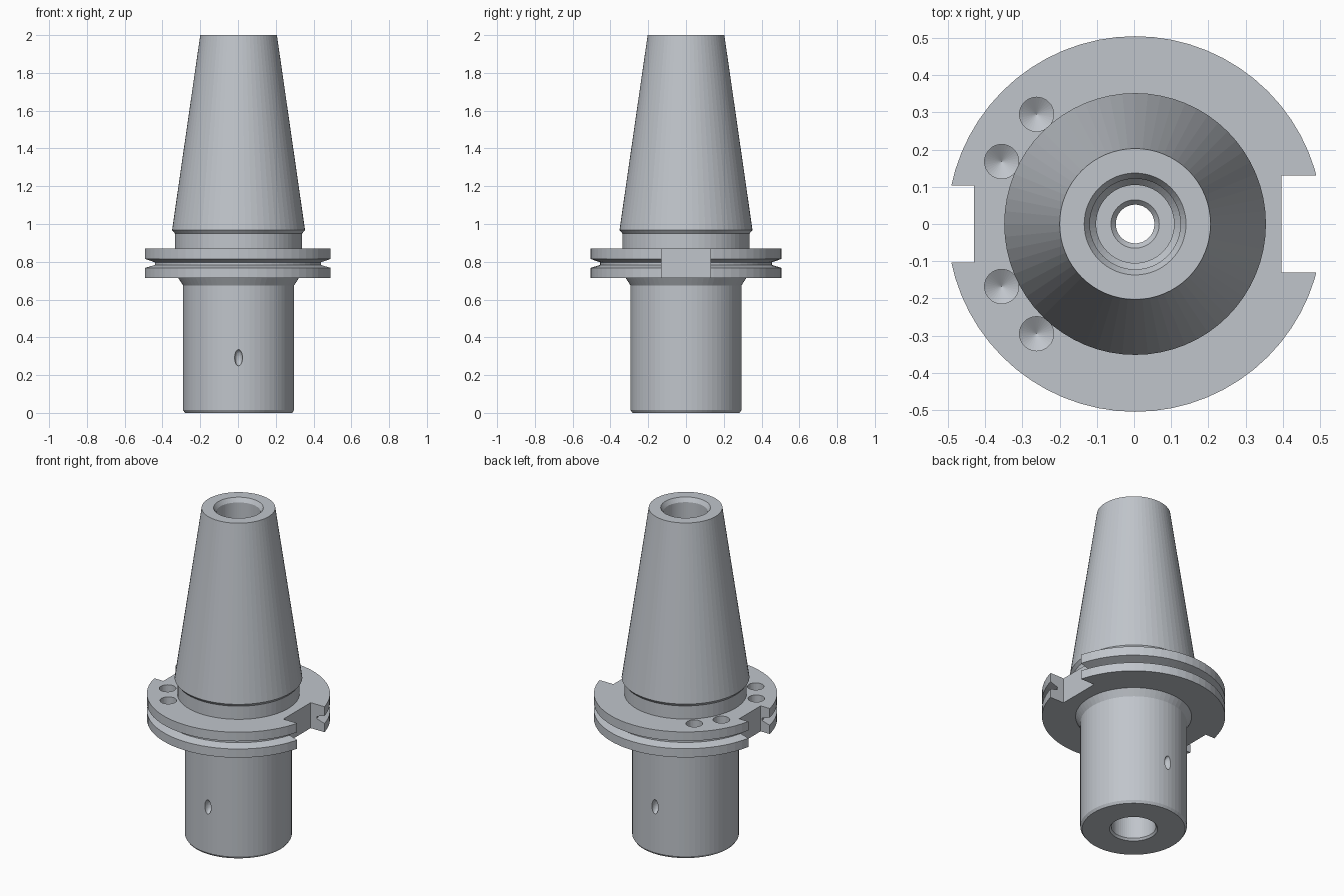
import bpy, bmesh, math
from mathutils import Matrix, Vector

cube = bpy.data.objects.get("Cube")
if cube:
    bpy.data.objects.remove(cube, do_unlink=True)

CENTRE = 0.003  # spindle axis, offset because the two drive slots differ
SIDES = 64

steel = bpy.data.materials.new("brushed steel grey")
steel.use_nodes = True
colour = (0.53, 0.56, 0.60, 1)
steel.diffuse_color = colour
steel.node_tree.nodes["Principled BSDF"].inputs["Base Color"].default_value = colour


def finish(name, bm):
    """Turn a bmesh into a flat-shaded steel object."""
    bmesh.ops.recalc_face_normals(bm, faces=bm.faces)
    mesh = bpy.data.meshes.new(name)
    bm.to_mesh(mesh)
    bm.free()
    mesh.materials.append(steel)
    obj = bpy.data.objects.new(name, mesh)
    bpy.context.collection.objects.link(obj)
    return obj


def lathe(name, profile, x=0, y=0, sides=SIDES):
    """Spin a closed (radius, height) loop round a vertical axis."""
    bm = bmesh.new()
    verts = [bm.verts.new((x + r, y, z)) for r, z in profile]
    edges = [bm.edges.new((a, b)) for a, b in zip(verts, verts[1:] + verts[:1])]
    bmesh.ops.spin(bm, geom=verts + edges, cent=(x, y, 0), axis=(0, 0, 1),
                   angle=math.tau, steps=sides, use_merge=False)
    bmesh.ops.remove_doubles(bm, verts=bm.verts, dist=1e-5)
    return finish(name, bm)


def box(name, low, high):
    bm = bmesh.new()
    low, high = Vector(low), Vector(high)
    size = Matrix.Diagonal((*(high - low), 1))
    bmesh.ops.create_cube(bm, size=1, matrix=Matrix.Translation((low + high) / 2) @ size)
    return finish(name, bm)


def drill(name, x, y, radius, top, shoulder, tip):
    """Round cutter with a conical point."""
    bm = bmesh.new()
    rings = []
    for z in (top, shoulder):
        rings.append([bm.verts.new((x + radius * math.cos(a), y + radius * math.sin(a), z))
                      for a in (math.tau * i / 32 for i in range(32))])
    point = bm.verts.new((x, y, tip))
    bm.faces.new(rings[0])
    for i in range(32):
        j = (i + 1) % 32
        bm.faces.new((rings[0][i], rings[0][j], rings[1][j], rings[1][i]))
        bm.faces.new((rings[1][i], rings[1][j], point))
    return finish(name, bm)


def dimple(name, y):
    """Upright oval cutter for the side of the nose."""
    bm = bmesh.new()
    shape = Matrix.Translation((CENTRE, y, 0.292)) @ Matrix.Diagonal((0.021, 0.03, 0.043, 1))
    bmesh.ops.create_uvsphere(bm, u_segments=24, v_segments=16, radius=1, matrix=shape)
    return finish(name, bm)


# Outer outline, from the nose up to the small end of the taper
nose = [(0.284, 0), (0.294, 0.015), (0.294, 0.675), (0.32, 0.715)]
flange = [(0.505, 0.715), (0.505, 0.768), (0.455, 0.783),
          (0.455, 0.797), (0.505, 0.815), (0.505, 0.87)]
taper = [(0.337, 0.87), (0.337, 0.95), (0.352, 0.968), (0.203, 2.0)]
# Stepped bore, from the top down through the nose
bore = [(0.137, 2.0), (0.122, 1.975), (0.122, 1.75), (0.105, 1.73), (0.105, 1.4),
        (0.065, 1.4), (0.052, 1.385), (0.052, 0.62), (0.123, 0.58),
        (0.123, 0.012), (0.133, 0)]
holder = lathe("tool_holder_body", nose + flange + taper + bore, x=CENTRE)

# Drive slots, drilled pits on the flange and dimples on the nose
cutters = [
    box("wide_slot_cutter", (0.397, -0.131, 0.69), (0.6, 0.131, 0.9)),
    box("narrow_slot_cutter", (-0.6, -0.103, 0.69), (-0.43, 0.103, 0.9)),
]
for side in (-1, 1):
    for x, y in ((-0.262, 0.295), (-0.356, 0.168)):
        cutters.append(drill("flange_pit_cutter", x, side * y, 0.046, 0.9, 0.82, 0.79))
    cutters.append(dimple("nose_dimple_cutter", side * 0.294))

for cutter in cutters:
    cutter.hide_render = True
    mod = holder.modifiers.new(cutter.name, "BOOLEAN")
    mod.operation = "DIFFERENCE"
    mod.solver = "EXACT"
    mod.object = cutter

# Bake the cuts and drop the cutters
bpy.context.view_layer.update()
graph = bpy.context.evaluated_depsgraph_get()
cut_mesh = bpy.data.meshes.new_from_object(holder.evaluated_get(graph))
holder.modifiers.clear()
holder.data = cut_mesh
for cutter in cutters:
    bpy.data.objects.remove(cutter, do_unlink=True)
